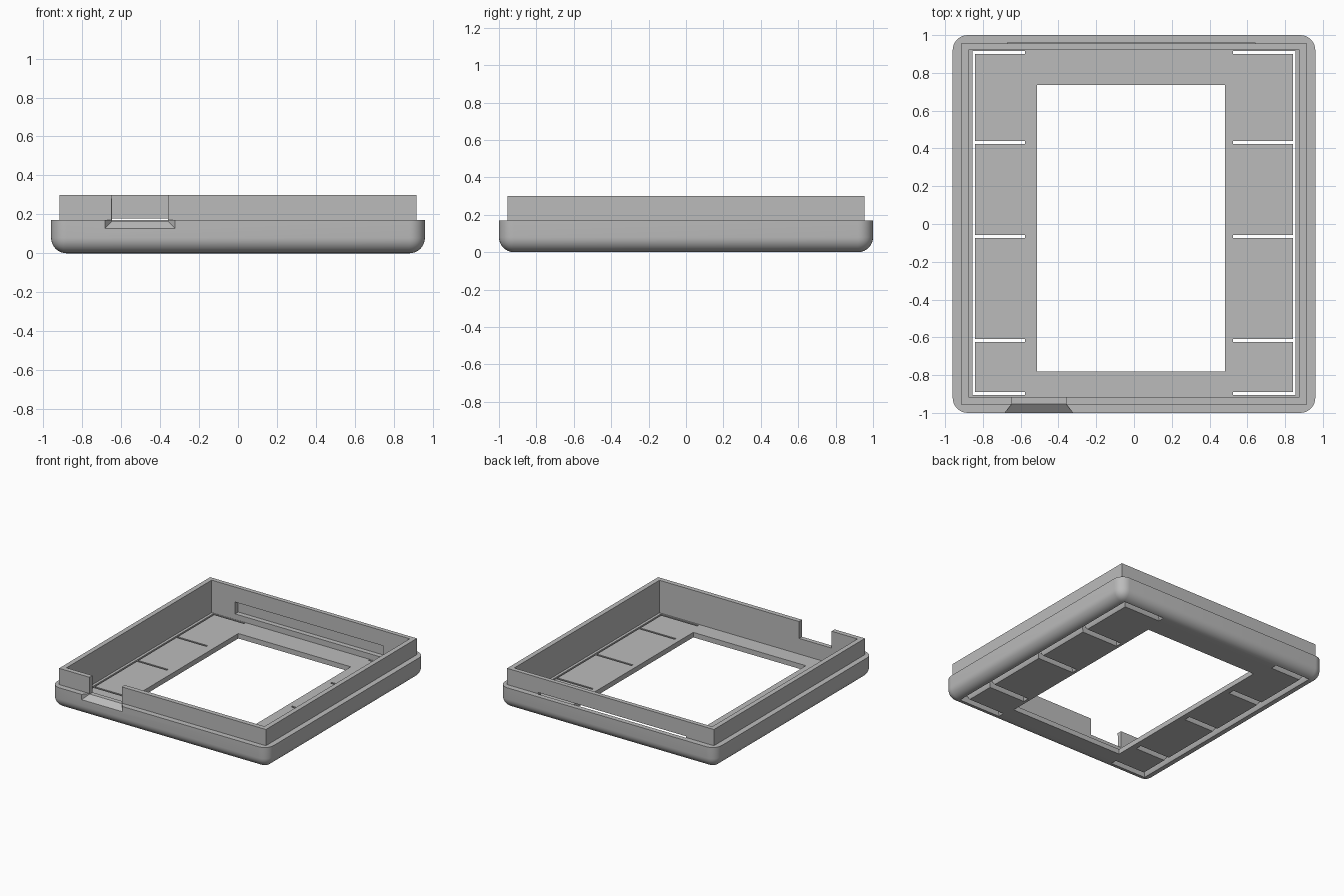
import bpy
import bmesh
import math

if "Cube" in bpy.data.objects:
    bpy.data.objects.remove(bpy.data.objects["Cube"])

grey = bpy.data.materials.new("plain grey")
grey.use_nodes = True
COLOUR = (0.5, 0.5, 0.5, 1)
grey.diffuse_color = COLOUR
grey.node_tree.nodes["Principled BSDF"].inputs["Base Color"].default_value = COLOUR


def make_object(name, bm):
    bmesh.ops.recalc_face_normals(bm, faces=bm.faces)
    mesh = bpy.data.meshes.new(name)
    bm.to_mesh(mesh)
    bm.free()
    mesh.materials.append(grey)
    obj = bpy.data.objects.new(name, mesh)
    bpy.context.collection.objects.link(obj)
    return obj


def box(name, xs, ys, zs, flare=0, axis=2):
    """Box between limits; flare widens the low end along the given axis."""
    bm = bmesh.new()
    bmesh.ops.create_cube(bm, size=1)
    limits = (xs, ys, zs)
    for v in bm.verts:
        low_end = v.co[axis] < 0
        for i in range(3):
            high = v.co[i] > 0
            v.co[i] = limits[i][high]
            if low_end and i != axis:
                v.co[i] += flare if high else -flare
    return make_object(name, bm)


def combine(target, tool, operation):
    mod = target.modifiers.new(operation.lower(), "BOOLEAN")
    mod.operation = operation
    mod.solver = "EXACT"
    mod.object = tool
    bpy.context.view_layer.objects.active = target
    bpy.ops.object.modifier_apply(modifier=mod.name)
    bpy.data.objects.remove(tool)


# Outer tray with rounded upright corners and bottom edge
tray = box("bezel_frame", (-0.96, 0.96), (-1, 1), (0, 0.17))
bm = bmesh.new()
bm.from_mesh(tray.data)
edges = [e for e in bm.edges if min(v.co.z for v in e.verts) < 0.01]
bmesh.ops.bevel(bm, geom=edges, offset=0.08, segments=8, profile=0.5, affect="EDGES")
bm.to_mesh(tray.data)
bm.free()

# Raised inner lip, hollow interior and window
combine(tray, box("lip", (-0.916, 0.916), (-0.955, 0.955), (0.1, 0.3)), "UNION")
combine(tray, box("interior", (-0.877, 0.877), (-0.917, 0.92), (0.04, 0.5)), "DIFFERENCE")
combine(tray, box("window", (-0.514, 0.483), (-0.782, 0.737), (-0.2, 0.2)), "DIFFERENCE")

# Tapered slots that separate the side tabs
for side, inner in ((-1, 0.577), (1, 0.523)):
    def slot(x0, x1, y0, y1):
        xs = sorted((side * x0, side * x1))
        lower = box("slot_taper", xs, (y0, y1), (-0.005, 0.035), flare=0.02)
        upper = box("slot_through", xs, (y0, y1), (0.02, 0.1))
        combine(tray, lower, "DIFFERENCE")
        combine(tray, upper, "DIFFERENCE")
    slot(0.842, 0.856, -0.905, 0.916)
    for y in (0.909, 0.431, -0.067, -0.616, -0.897):
        slot(inner, 0.85, y - 0.008, y + 0.008)

# Long recess in the back wall
combine(tray, box("back_recess", (-0.67, 0.64), (0.9, 0.96), (0.085, 0.18)), "DIFFERENCE")

# Cable notch in the front wall with a flared outer mouth
combine(tray, box("notch", (-0.647, -0.36), (-1.1, -0.9), (0.165, 0.5)), "DIFFERENCE")
combine(tray, box("notch_mouth", (-0.647, -0.36), (-1.01, -0.953), (0.165, 0.28),
                  flare=0.045, axis=1), "DIFFERENCE")

bpy.ops.object.select_all(action="DESELECT")
tray.select_set(True)
bpy.context.view_layer.objects.active = tray
bpy.ops.object.shade_smooth_by_angle(angle=math.radians(30))
